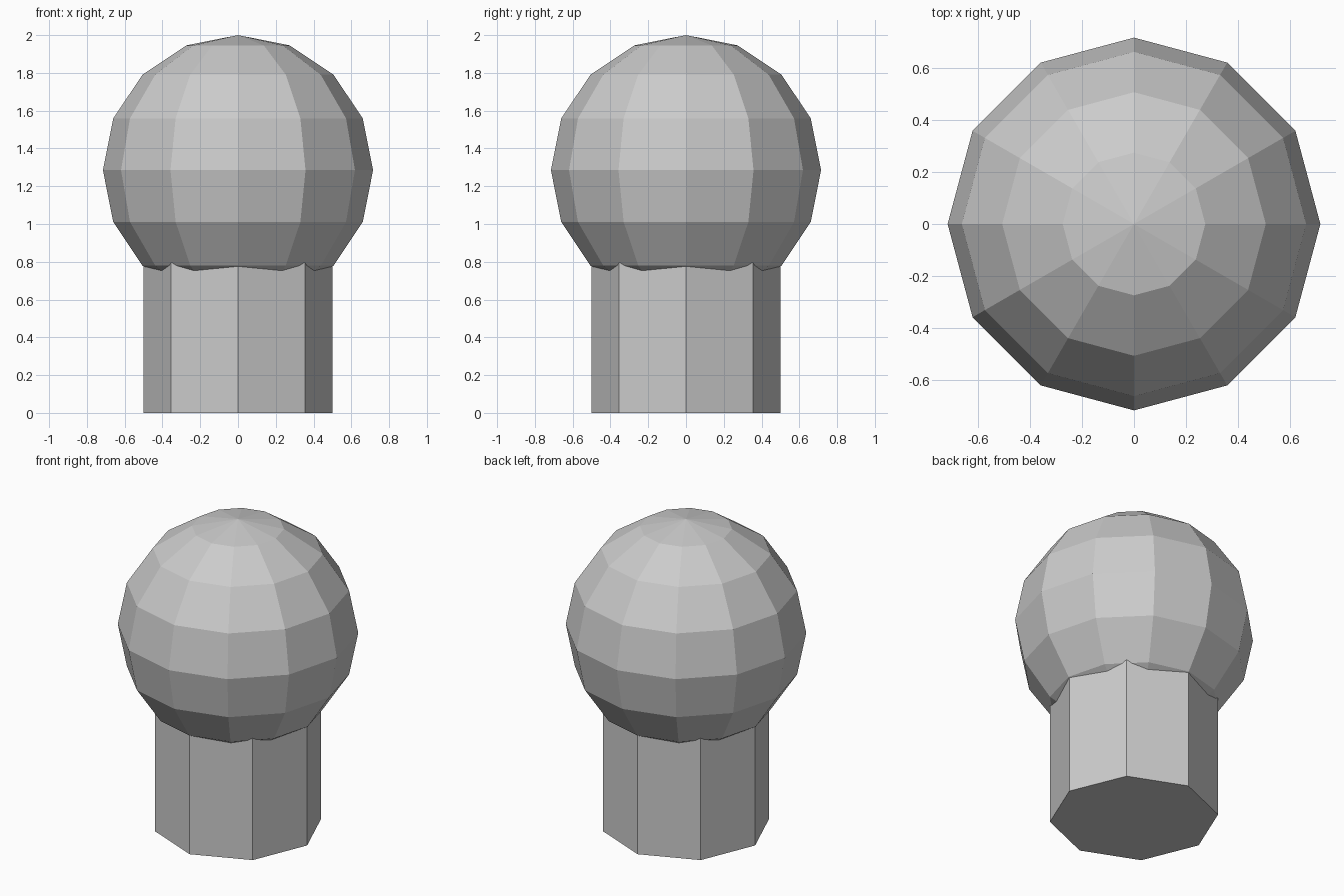
import bpy

if "Cube" in bpy.data.objects:
    bpy.data.objects.remove(bpy.data.objects["Cube"])

POST_RADIUS, POST_HEIGHT = 0.5, 1.0
BALL_RADIUS = 0.715

# Octagonal post, running up into the ball
bpy.ops.mesh.primitive_cylinder_add(vertices=8, radius=POST_RADIUS, depth=POST_HEIGHT,
                                    location=(0, 0, POST_HEIGHT / 2))
bpy.context.object.name = "post"

# Faceted ball resting on the post
bpy.ops.mesh.primitive_uv_sphere_add(segments=12, ring_count=8, radius=BALL_RADIUS,
                                     location=(0, 0, 2 - BALL_RADIUS))
bpy.context.object.name = "ball"
